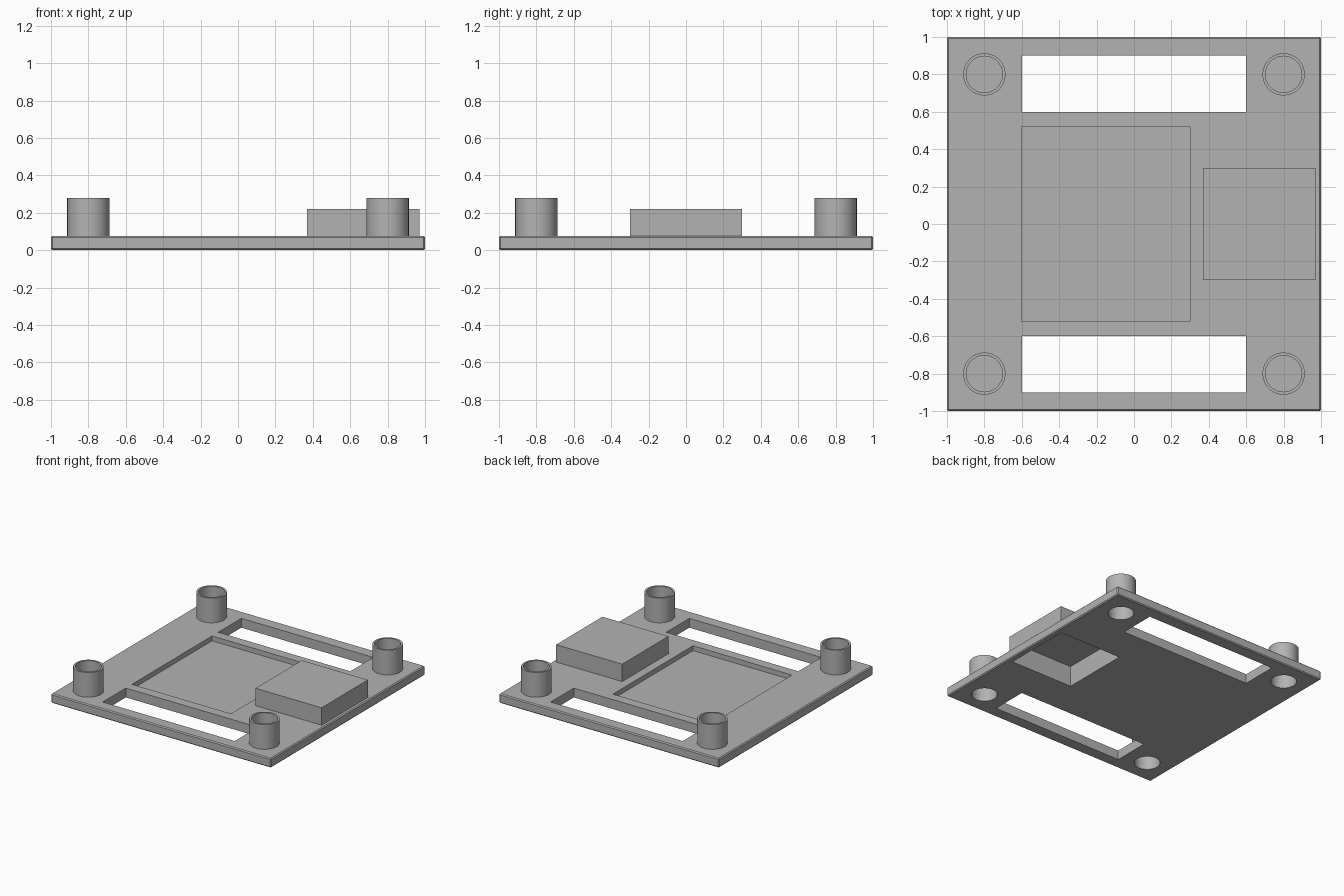
import bpy
import bmesh
from mathutils import Matrix, Vector

cube = bpy.data.objects.get("Cube")
if cube:
    bpy.data.objects.remove(cube, do_unlink=True)

# Single grey material
grey = bpy.data.materials.new("plain grey")
grey.use_nodes = True
COLOUR = (0.45, 0.45, 0.45, 1)
grey.diffuse_color = COLOUR
grey.node_tree.nodes["Principled BSDF"].inputs["Base Color"].default_value = COLOUR

PLATE_TOP = 0.077
BLOCK_TOP = 0.22
POST_TOP = 0.28


def finish(name, bm):
    mesh = bpy.data.meshes.new(name)
    bm.to_mesh(mesh)
    bm.free()
    mesh.materials.append(grey)
    obj = bpy.data.objects.new(name, mesh)
    bpy.context.collection.objects.link(obj)
    return obj


def box(name, x, y, z, bevel=0):
    """Box spanning the given (low, high) ranges."""
    bm = bmesh.new()
    size = Vector((x[1] - x[0], y[1] - y[0], z[1] - z[0]))
    centre = Vector((sum(x), sum(y), sum(z))) / 2
    bmesh.ops.create_cube(bm, size=1, matrix=Matrix.Translation(centre) @ Matrix.Diagonal(size).to_4x4())
    if bevel:
        bmesh.ops.bevel(bm, geom=bm.edges[:], offset=bevel, segments=1, affect='EDGES')
    return finish(name, bm)


def cylinder(name, x, y, z, radius):
    bm = bmesh.new()
    bmesh.ops.create_cone(bm, cap_ends=True, segments=64, radius1=radius, radius2=radius,
                          depth=z[1] - z[0], matrix=Matrix.Translation((x, y, sum(z) / 2)))
    return finish(name, bm)


def cut(obj, cutters):
    """Subtract the cutters from the object, then discard them."""
    bpy.context.view_layer.objects.active = obj
    for cutter in cutters:
        cutter.hide_render = True
        mod = obj.modifiers.new("cut", 'BOOLEAN')
        mod.operation = 'DIFFERENCE'
        mod.solver = 'EXACT'
        mod.object = cutter
        bpy.ops.object.modifier_apply(modifier=mod.name)
        bpy.data.objects.remove(cutter, do_unlink=True)


def block_cavity():
    return box("cavity_cutter", (0.385, 0.955), (-0.285, 0.285), (-0.1, 0.17))


corners = [(sx * 0.8, sy * 0.8) for sx in (-1, 1) for sy in (-1, 1)]

# Base plate with two slots, a shallow recess, corner bores and the block opening
plate = box("base_plate", (-1, 1), (-1, 1), (0, PLATE_TOP), bevel=0.008)
cutters = [box("slot_cutter", (-0.6, 0.6), sorted((s * 0.6, s * 0.9)), (-0.1, 0.2)) for s in (-1, 1)]
cutters.append(box("recess_cutter", (-0.6, 0.3), (-0.52, 0.52), (0.037, 0.2)))
cutters += [cylinder("bore_cutter", x, y, (-0.1, 0.2), 0.097) for x, y in corners]
cutters.append(block_cavity())
cut(plate, cutters)

# Raised block, hollow from below
block = box("raised_block", (0.37, 0.97), (-0.3, 0.3), (PLATE_TOP, BLOCK_TOP))
cut(block, [block_cavity()])

# Corner posts, bored from both ends with a thin web between
posts = []
for i, (x, y) in enumerate(corners):
    post = cylinder(f"corner_post_{i + 1}", x, y, (PLATE_TOP, POST_TOP), 0.113)
    cut(post, [cylinder("bore_cutter", x, y, (-0.1, 0.13), 0.097),
               cylinder("bore_cutter", x, y, (0.15, 0.4), 0.097)])
    posts.append(post)

# Smooth the round walls, keeping rims crisp
bpy.ops.object.select_all(action='DESELECT')
for obj in posts + [plate]:
    obj.select_set(True)
bpy.context.view_layer.objects.active = plate
bpy.ops.object.shade_smooth_by_angle(angle=0.5)
